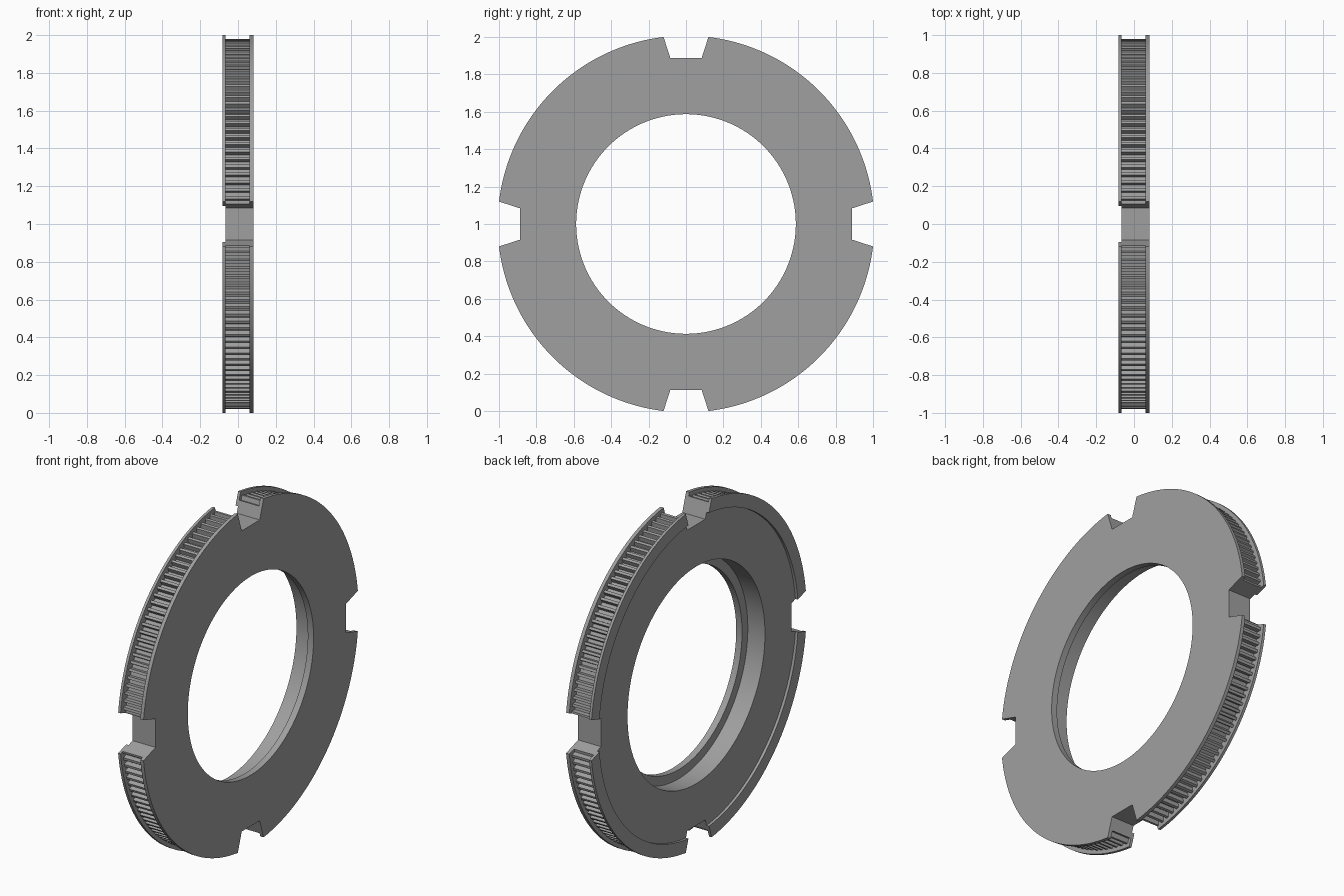
import bpy, bmesh, math

if "Cube" in bpy.data.objects:
    bpy.data.objects.remove(bpy.data.objects["Cube"])

TEETH = 144                 # toothed rim, 36 teeth per quarter
CENTRE_Z = 1.0
BORE, COUNTERBORE, RECESS = 0.587, 0.641, 0.93
ROOT, TIP, FLANGE = 0.958, 0.985, 1.007
LEFT, BODY_LEFT, LIP, BODY_RIGHT, RIGHT = -0.083, -0.067, 0.045, 0.062, 0.083

grey = bpy.data.materials.new("grey metal")
grey.diffuse_color = (0.35, 0.35, 0.35, 1)
grey.use_nodes = True
grey.node_tree.nodes["Principled BSDF"].inputs["Base Color"].default_value = grey.diffuse_color


def make_object(name, bm):
    bmesh.ops.recalc_face_normals(bm, faces=bm.faces)
    mesh = bpy.data.meshes.new(name)
    bm.to_mesh(mesh)
    bm.free()
    mesh.materials.append(grey)
    obj = bpy.data.objects.new(name, mesh)
    bpy.context.collection.objects.link(obj)
    return obj


# Closed cross-section (x, radius); None marks the toothed surface
section = [
    (RIGHT, BORE), (RIGHT, FLANGE), (BODY_RIGHT, FLANGE),
    (BODY_RIGHT, None), (BODY_LEFT, None),
    (BODY_LEFT, FLANGE), (LEFT, FLANGE), (LEFT, RECESS),
    (BODY_LEFT, RECESS), (BODY_LEFT, COUNTERBORE),
    (LIP, COUNTERBORE), (LIP, BORE),
]

# One tooth: (fraction of pitch, radius)
tooth = [(0.0, ROOT), (0.45, ROOT), (0.55, TIP), (0.90, TIP)]

# Pulley ring swept around the x axis
bm = bmesh.new()
rings = []
for i in range(TEETH):
    for frac, tooth_radius in tooth:
        a = 2 * math.pi * (i + frac) / TEETH
        rings.append([bm.verts.new((x, (r or tooth_radius) * math.cos(a),
                                    CENTRE_Z + (r or tooth_radius) * math.sin(a)))
                      for x, r in section])
n = len(section)
for i, ring in enumerate(rings):
    nxt = rings[(i + 1) % len(rings)]
    for j in range(n):
        k = (j + 1) % n
        bm.faces.new((ring[j], ring[k], nxt[k], nxt[j]))
pulley = make_object("toothed_ring", bm)

# Four flared notch cutters
bm = bmesh.new()
floor_r, floor_w, top_r, top_w = 0.888, 0.084, 1.1, 0.152
outline = [(-floor_w, floor_r), (floor_w, floor_r), (top_w, top_r), (-top_w, top_r)]
for q in range(4):
    c, s = round(math.cos(q * math.pi / 2)), round(math.sin(q * math.pi / 2))
    a, b = [[bm.verts.new((x, u * c - v * s, CENTRE_Z + u * s + v * c))
             for u, v in outline] for x in (-0.2, 0.2)]
    bm.faces.new(a)
    bm.faces.new(b[::-1])
    for j in range(4):
        k = (j + 1) % 4
        bm.faces.new((a[j], a[k], b[k], b[j]))
cutter = make_object("notch_cutter", bm)

# Cut the notches and remove the cutter
mod = pulley.modifiers.new("notches", 'BOOLEAN')
mod.operation = 'DIFFERENCE'
mod.solver = 'EXACT'
mod.object = cutter
cutter.hide_render = True
bpy.context.view_layer.objects.active = pulley
pulley.select_set(True)
bpy.ops.object.modifier_apply(modifier=mod.name)
bpy.data.objects.remove(cutter)

bpy.ops.object.shade_smooth_by_angle(angle=math.radians(25))
